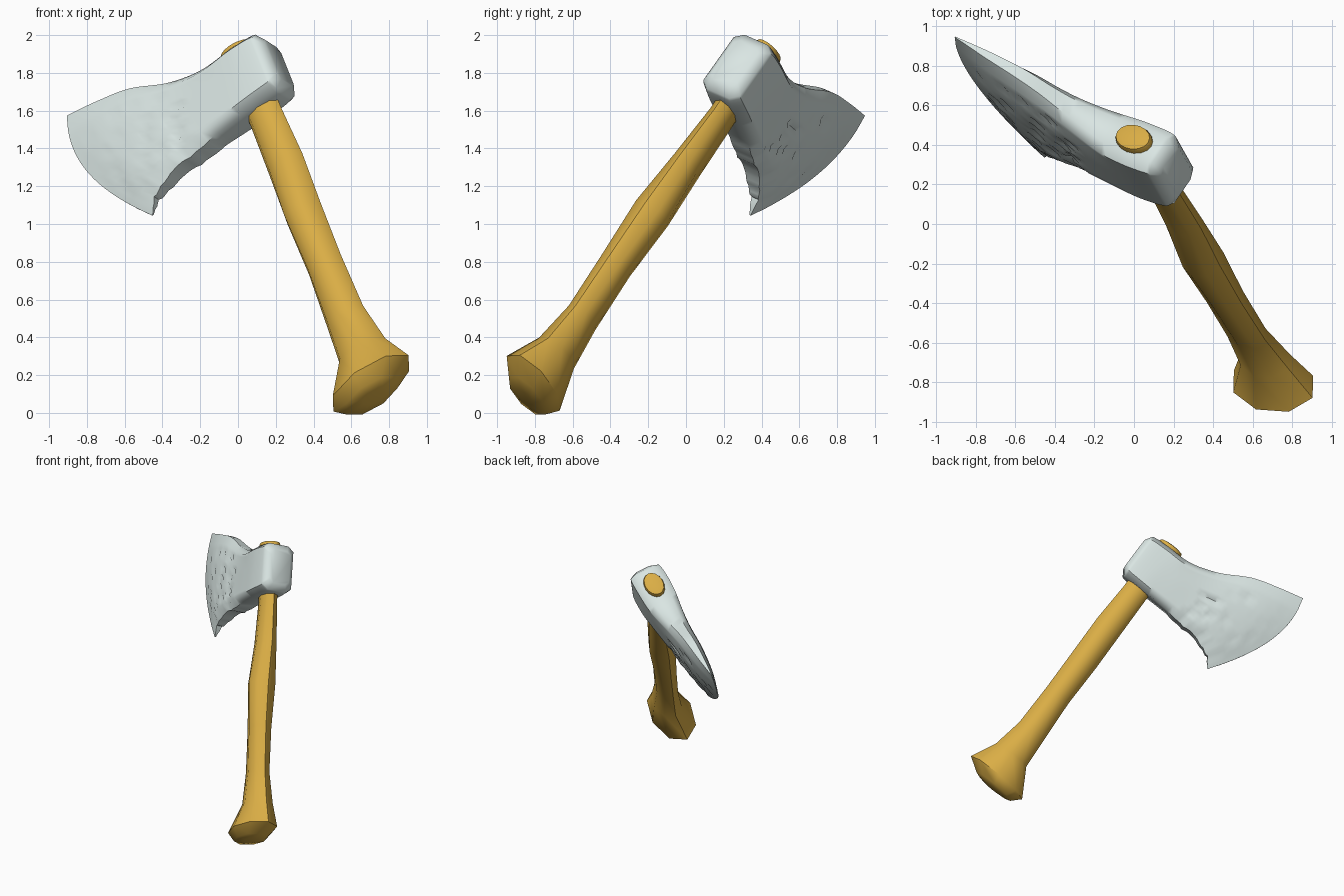
import bpy, math, random
from mathutils import Vector

if "Cube" in bpy.data.objects:
    bpy.data.objects.remove(bpy.data.objects["Cube"])

random.seed(4)
# Tilted frame of the axe: B toward the cutting edge, N through the thickness, D up the handle
B = Vector((-0.790, 0.304, -0.532))
N = Vector((-0.529, -0.777, 0.341))
D = Vector((-0.310, 0.550, 0.775))
ORIGIN = Vector((0.07, 0.315, 1.755))


def place(b, n, d):
    return ORIGIN + B * b + N * n + D * d


def paint(name, rgb):
    mat = bpy.data.materials.new(name)
    mat.diffuse_color = (*rgb, 1)
    mat.use_nodes = True
    mat.node_tree.nodes["Principled BSDF"].inputs["Base Color"].default_value = mat.diffuse_color
    return mat


def loft(name, rings, mat, angle):
    """Skin a list of equal-length closed rings and cap both ends."""
    m = len(rings[0])
    verts = [place(*p) for r in rings for p in r]
    faces = [tuple(reversed(range(m))), tuple(range((len(rings) - 1) * m, len(rings) * m))]
    for i in range(len(rings) - 1):
        for j in range(m):
            k = (j + 1) % m
            faces.append((i * m + j, i * m + k, (i + 1) * m + k, (i + 1) * m + j))
    me = bpy.data.meshes.new(name)
    me.from_pydata(verts, [], faces)
    me.materials.append(mat)
    ob = bpy.data.objects.new(name, me)
    bpy.context.collection.objects.link(ob)
    bpy.ops.object.select_all(action='DESELECT')
    ob.select_set(True)
    bpy.context.view_layer.objects.active = ob
    bpy.ops.object.mode_set(mode='EDIT')
    bpy.ops.mesh.select_all(action='SELECT')
    bpy.ops.mesh.normals_make_consistent(inside=False)
    bpy.ops.object.mode_set(mode='OBJECT')
    bpy.ops.object.shade_smooth_by_angle(angle=math.radians(angle))


def oval(d, b0, b1, n0, n1, sides, tilt=0.0):
    """Ring across the handle between b0..b1 and n0..n1."""
    ring = []
    for k in range(sides):
        a = 2 * math.pi * k / sides
        b = (b0 + b1) / 2 + (b1 - b0) / 2 * math.cos(a)
        n = (n0 + n1) / 2 + (n1 - n0) / 2 * math.sin(a)
        ring.append((b, n, d - tilt * b))
    return ring


wood = paint("wood", (0.70, 0.42, 0.06))
steel = paint("steel", (0.70, 0.79, 0.77))

# Handle: faceted shaft that flares into a domed knob
shaft = [(0.10, -.10, .10, -.06, .06, 0), (-.25, -.10, .10, -.07, .055, 0),
         (-.57, -.115, .105, -.085, .07, 0), (-.90, -.11, .11, -.11, .11, 0),
         (-1.25, -.105, .105, -.095, .085, 0), (-1.60, -.11, .125, -.10, .065, 0),
         (-1.85, -.155, .14, -.135, .085, 0), (-2.055, -.25, .265, -.17, .16, .06),
         (-2.125, -.14, .20, -.12, .11, .06), (-2.14, -.05, .09, -.05, .05, .06)]
loft("handle", [oval(d, b0, b1, n0, n1, 8, t) for d, b0, b1, n0, n1, t in shaft], wood, 46)

# End of the handle showing above the head
plug = [(0.08, 1), (0.205, 1), (0.222, .93), (0.228, .7)]
loft("handle_end", [oval(d, .01 - .105 * s, .01 + .105 * s, -.075 * s, .075 * s, 16)
                    for d, s in plug], wood, 40)

# Head: rows from poll to cutting edge
# (top b, top d, bottom b, bottom d, half thickness, edge bulge, shift along N)
rows = [(-.185, .130, -.185, -.135, .085, 0, 0), (-.150, .182, -.150, -.185, .124, 0, 0),
        (.00, .192, .00, -.200, .133, 0, 0), (.20, .195, .15, -.205, .122, 0, 0),
        (.42, .268, .36, -.215, .100, .01, 0), (.65, .395, .54, -.240, .085, .045, 0),
        (.86, .460, .70, -.275, .055, .09, 0), (1.06, .510, .80, -.375, .004, .115, 0)]


def spline(p0, p1, p2, p3, t):
    return [0.5 * (2 * b + (c - a) * t + (2 * a - 5 * b + 4 * c - d) * t * t
                   + (3 * b - a - 3 * c + d) * t ** 3) for a, b, c, d in zip(p0, p1, p2, p3)]


fine = [rows[0]]
for i in range(1, len(rows) - 1):
    for k in range(6):
        fine.append(spline(rows[i - 1], rows[i], rows[i + 1], rows[min(i + 2, len(rows) - 1)], k / 6))
fine.append(rows[-1])

SIDE = [-.80 + 1.60 * i / 15 for i in range(16)]
# Chamfered section: up the front side, over the top, down the back
SECTION = ([(-1, .62)] + [(s, 1) for s in SIDE] + [(1, .62), (1, -.62)]
           + [(s, -1) for s in reversed(SIDE)] + [(-1, -.62)])
rings = []
for tb, td, bb, bd, t, bulge, _ in fine:
    ring = []
    rough = random.uniform(-.012, .012) if bb > .3 else 0
    blade = min(1, max(0, (tb - .15) / .4))
    for s, w in SECTION:
        f = (s + 1) / 2
        b = bb + (tb - bb) * f + bulge * (1 - s * s) * (1 + .2 * s)
        d = bd + (td - bd) * f + (rough if s < -.9 else 0)
        n = t * w
        if s > 0:  # blade thins toward its upper edge
            n *= 1 - .4 * blade * s * s
        # Nicks on the worn lower part of the blade
        if b > .4 and abs(s) < .9 and random.random() < .20 - .28 * s:
            n *= random.uniform(.76, 1)
        # Slight twist of the blade between toe and heel
        n += max(0, b) * (-.035 * f + .02 * (1 - f))
        ring.append((b, n, d))
    rings.append(ring)
loft("axe_head", rings, steel, 50)
